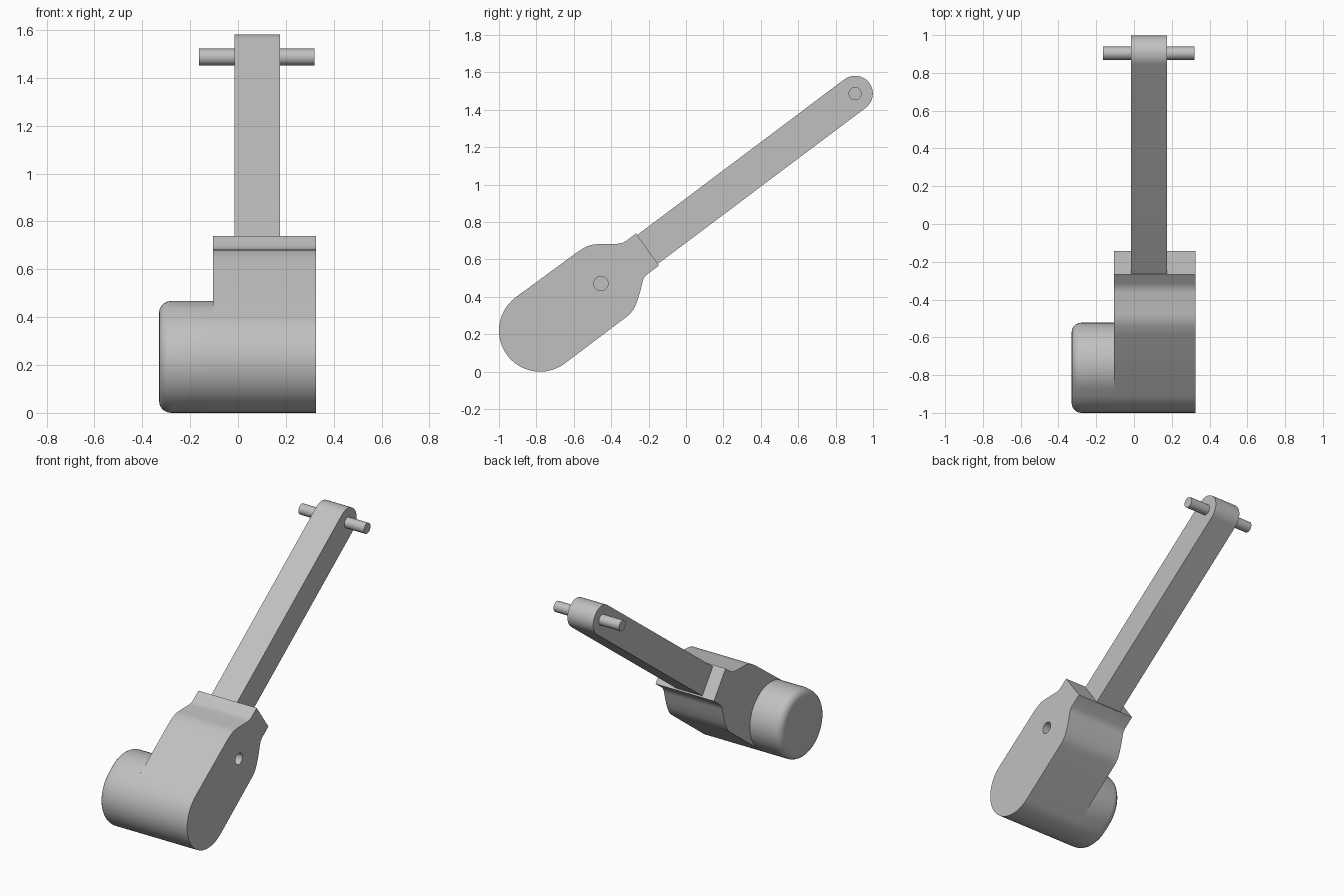
import bpy, bmesh
from math import sin, cos, radians
from mathutils import Vector

cube = bpy.data.objects.get("Cube")
if cube:
    bpy.data.objects.remove(cube, do_unlink=True)

TILT = 36.9                                   # slope of the lever
ALONG = Vector((cos(radians(TILT)), sin(radians(TILT))))
ACROSS = Vector((-ALONG.y, ALONG.x))

grey = bpy.data.materials.new("plain_grey")
grey.use_nodes = True
colour = (0.53, 0.53, 0.53, 1)
grey.diffuse_color = colour
grey.node_tree.nodes["Principled BSDF"].inputs["Base Color"].default_value = colour


def arc(centre, radius, start, end, steps):
    """Points on an arc in the side (y, z) plane, angles in degrees."""
    angles = [radians(start + (end - start) * i / steps) for i in range(steps + 1)]
    return [Vector((centre[0] + radius * cos(a), centre[1] + radius * sin(a))) for a in angles]


def prism(name, profile, x0, x1, round_cap=0):
    """Extrude a side profile from x0 to x1, optionally rounding the x0 cap."""
    bm = bmesh.new()
    cap = bm.faces.new([bm.verts.new((x0, p[0], p[1])) for p in profile])
    out = bmesh.ops.extrude_face_region(bm, geom=[cap], use_keep_orig=True)
    moved = [v for v in out["geom"] if isinstance(v, bmesh.types.BMVert)]
    bmesh.ops.translate(bm, verts=moved, vec=(x1 - x0, 0, 0))
    if round_cap:
        bmesh.ops.bevel(bm, geom=list(cap.edges), offset=round_cap, segments=5,
                        profile=0.5, affect='EDGES')
    bmesh.ops.recalc_face_normals(bm, faces=bm.faces)
    mesh = bpy.data.meshes.new(name)
    bm.to_mesh(mesh)
    bm.free()
    mesh.materials.append(grey)
    obj = bpy.data.objects.new(name, mesh)
    bpy.context.collection.objects.link(obj)
    return obj


def activate(obj):
    bpy.ops.object.select_all(action='DESELECT')
    obj.select_set(True)
    bpy.context.view_layer.objects.active = obj


def smooth(obj):
    activate(obj)
    bpy.ops.object.shade_smooth_by_angle(angle=radians(30))


# Housing: round foot, swelling shoulders and a square neck
foot = Vector((-0.78, 0.22))
foot_radius = 0.22
neck = [(-0.321, 0.291), (-0.298, 0.31), (-0.279, 0.335), (-0.263, 0.371),
        (-0.246, 0.424), (-0.234, 0.475), (-0.227, 0.498), (-0.212, 0.517),
        (-0.144, 0.568), (-0.267, 0.739),
        (-0.316, 0.702), (-0.335, 0.69), (-0.362, 0.684), (-0.476, 0.682),
        (-0.505, 0.678), (-0.535, 0.668), (-0.583, 0.638)]
housing = prism("housing", arc(foot, foot_radius, TILT + 90, TILT + 270, 32) + neck,
                -0.105, 0.325)

# Blind pivot hole in the left side of the housing
cutter = prism("hole_cutter", arc((-0.455, 0.471), 0.038, 0, 345, 23), 0.1, 0.4)
cutter.hide_render = True
cut = housing.modifiers.new("pivot_hole", 'BOOLEAN')
cut.operation = 'DIFFERENCE'
cut.solver = 'EXACT'
cut.object = cutter
activate(housing)
bpy.ops.object.modifier_apply(modifier=cut.name)
bpy.data.objects.remove(cutter, do_unlink=True)
smooth(housing)

# Motor drum: slightly oblong, with a rounded outer rim
motor_profile = (arc(foot, foot_radius, TILT + 90, TILT + 270, 32)
                 + arc(foot + ALONG * 0.047, foot_radius, TILT - 90, TILT + 90, 32))
smooth(prism("motor_drum", motor_profile, -0.33, -0.105, round_cap=0.05))

# Lever arm: square bar with a round end
tip = Vector((0.904, 1.487))
half = 0.095
root = Vector((-0.205, 0.654)) - ALONG * 0.02
arm_profile = ([root + ACROSS * half, root - ACROSS * half]
               + arc(tip, half, TILT - 90, TILT + 90, 24))
smooth(prism("lever_arm", arm_profile, -0.015, 0.175))

# Cross pin through the end of the lever
smooth(prism("cross_pin", arc(tip, 0.035, 0, 345, 23), -0.163, 0.32))
